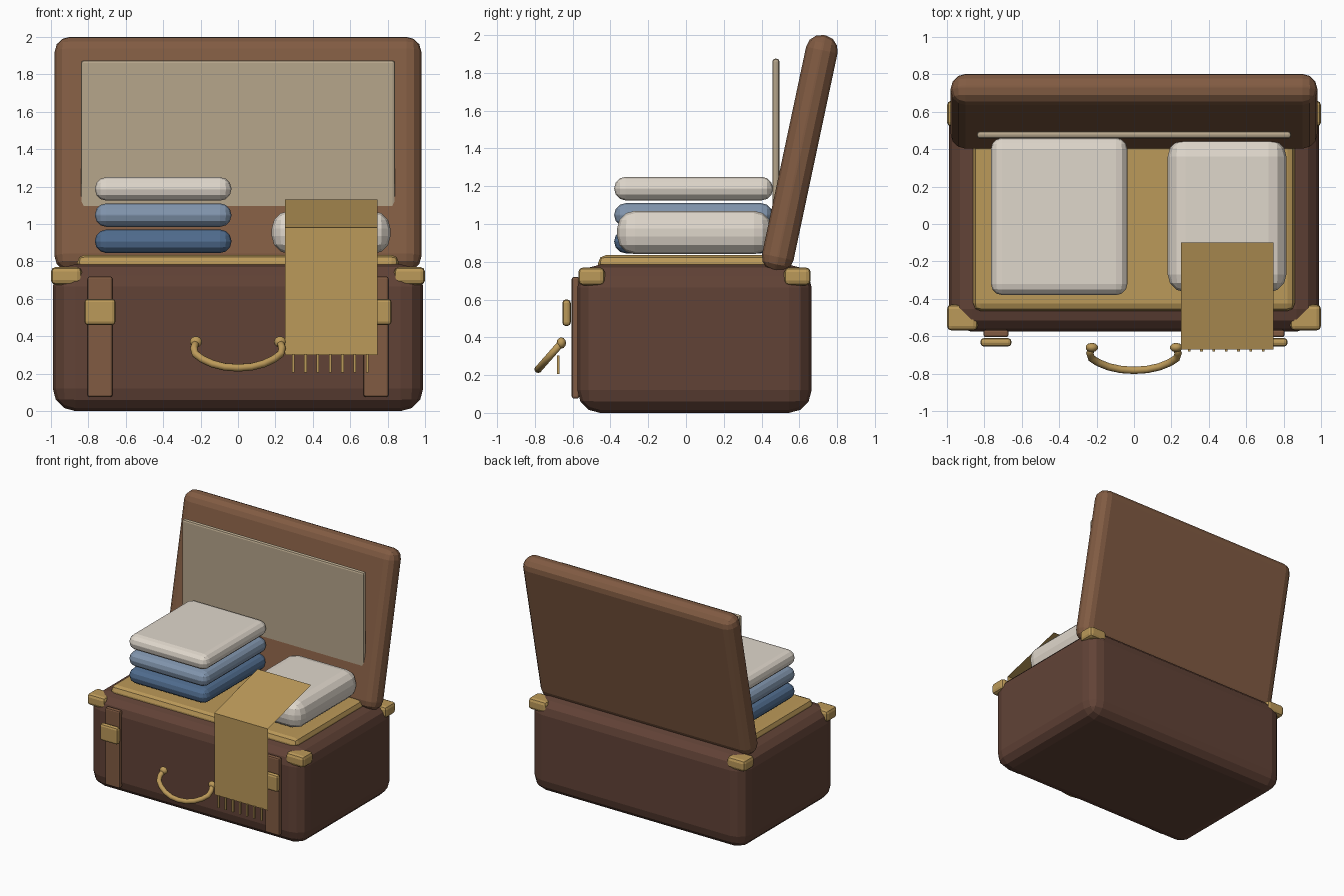
import bpy, bmesh, math
from mathutils import Vector, Matrix

if "Cube" in bpy.data.objects:
    bpy.data.objects.remove(bpy.data.objects["Cube"])


def material(name, rgb):
    m = bpy.data.materials.new(name)
    m.diffuse_color = (*rgb, 1)
    m.use_nodes = True
    m.node_tree.nodes["Principled BSDF"].inputs["Base Color"].default_value = m.diffuse_color
    return m


LEATHER = material("leather", (0.12, 0.055, 0.037))
LID = material("lid_leather", (0.22, 0.105, 0.055))
BRASS = material("brass", (0.50, 0.32, 0.10))
LINEN = material("linen", (0.47, 0.38, 0.26))
CREAM = material("cream_cloth", (0.74, 0.68, 0.60))
NAVY = material("navy_cloth", (0.08, 0.15, 0.27))
BLUE = material("blue_cloth", (0.22, 0.30, 0.42))


def finish(name, bm, mat):
    me = bpy.data.meshes.new(name)
    bm.to_mesh(me)
    bm.free()
    me.materials.append(mat)
    ob = bpy.data.objects.new(name, me)
    bpy.context.collection.objects.link(ob)
    return ob


def box(name, x, y, z, mat, bevel=0.0, segs=3, tilt=0.0):
    """Bevelled box from its (min, max) ranges, tilted about x."""
    bm = bmesh.new()
    bmesh.ops.create_cube(bm, size=1)
    bmesh.ops.scale(bm, vec=[r[1] - r[0] for r in (x, y, z)], verts=bm.verts)
    if bevel:
        bmesh.ops.bevel(bm, geom=bm.edges[:], offset=bevel, segments=segs,
                        profile=0.5, affect='EDGES')
    ob = finish(name, bm, mat)
    ob.location = [(r[0] + r[1]) / 2 for r in (x, y, z)]
    ob.rotation_euler.x = tilt
    return ob


# Case: body, inner tray, leaning lid and upright lining panel
box("case_body", (-0.99, 0.99), (-0.575, 0.665), (0, 0.785), LEATHER, 0.12)
box("inner_tray", (-0.86, 0.86), (-0.465, 0.555), (0.71, 0.835), BRASS, 0.04, 2)
box("lid", (-0.98, 0.98), (0.5175, 0.6875), (0.733, 2.013), LID, 0.08, 3,
    -math.radians(12))
box("lid_lining", (-0.84, 0.84), (0.457, 0.495), (0.90, 1.875), LINEN, 0.015, 2)

# Folded clothes
for i, (name, mat) in enumerate((("bottom_shirt", NAVY), ("middle_shirt", BLUE),
                                 ("top_shirt", CREAM))):
    z = 0.845 + i * 0.14
    box(name, (-0.765, -0.035), (-0.38, 0.46), (z, z + 0.125), mat, 0.06)
box("rolled_bundle", (0.18, 0.815), (-0.365, 0.455), (0.84, 1.07), CREAM, 0.095)

# Straps, buckles and corner guards on both sides
for s, side in ((-1, "left"), (1, "right")):
    c = 0.738 * s
    box(side + "_strap", (c - 0.067, c + 0.067), (-0.605, -0.565), (0.075, 0.72),
        LID, 0.012, 2)
    box(side + "_buckle", (c - 0.083, c + 0.083), (-0.655, -0.61), (0.46, 0.60),
        BRASS, 0.018, 2)
    for end, y in (("front", (-0.57, -0.43)), ("back", (0.52, 0.66))):
        box(f"{side}_{end}_corner_guard", sorted((0.835 * s, 1.0 * s)), y,
            (0.675, 0.77), BRASS, 0.025, 2)

# Draped scarf: an open sheet over the front edge
bm = bmesh.new()
rows = [[bm.verts.new((x, y, z)) for x in (0.25, 0.745)]
        for y, z in ((-0.67, 0.30), (-0.67, 0.98), (-0.10, 1.13))]
for a, b in zip(rows, rows[1:]):
    bm.faces.new((a[0], a[1], b[1], b[0]))
finish("scarf", bm, BRASS)

# Scarf fringe
for i in range(7):
    x = 0.295 + i * 0.066
    box(f"fringe_{i + 1}", (x - 0.007, x + 0.007), (-0.683, -0.669), (0.205, 0.305),
        BRASS)

# Carrying handle: a round tube swept along a hanging bow
half = [(0.225, 0.37), (0.236, 0.335), (0.228, 0.305), (0.19, 0.277),
        (0.135, 0.252), (0.07, 0.236)]
front = [(-x, z) for x, z in half] + [(0, 0.231)] + half[::-1]
path = [Vector((x, -0.66 - (0.37 - z) * 0.88, z)) for x, z in front]
normal = Vector((0, -1, 0.88)).normalized()
bm = bmesh.new()
rings = []
for i, p in enumerate(path):
    t = (path[min(i + 1, len(path) - 1)] - path[max(i - 1, 0)]).normalized()
    side = normal.cross(t).normalized()
    up = t.cross(side)
    rings.append([bm.verts.new(p + 0.02 * (math.cos(a) * side + math.sin(a) * up))
                  for a in (k * math.tau / 10 for k in range(10))])
for a, b in zip(rings, rings[1:]):
    for k in range(10):
        bm.faces.new((a[k], a[(k + 1) % 10], b[(k + 1) % 10], b[k]))
bm.faces.new(rings[0][::-1])
bm.faces.new(rings[-1])
bmesh.ops.recalc_face_normals(bm, faces=bm.faces)
# Knobs at the handle ends
for s in (-1, 1):
    bmesh.ops.create_uvsphere(
        bm, u_segments=10, v_segments=6, radius=1,
        matrix=Matrix.Translation((0.225 * s, -0.66, 0.37))
        @ Matrix.Diagonal((0.034, 0.025, 0.03, 1)))
handle = finish("handle", bm, BRASS)
for p in handle.data.polygons:
    p.use_smooth = True
